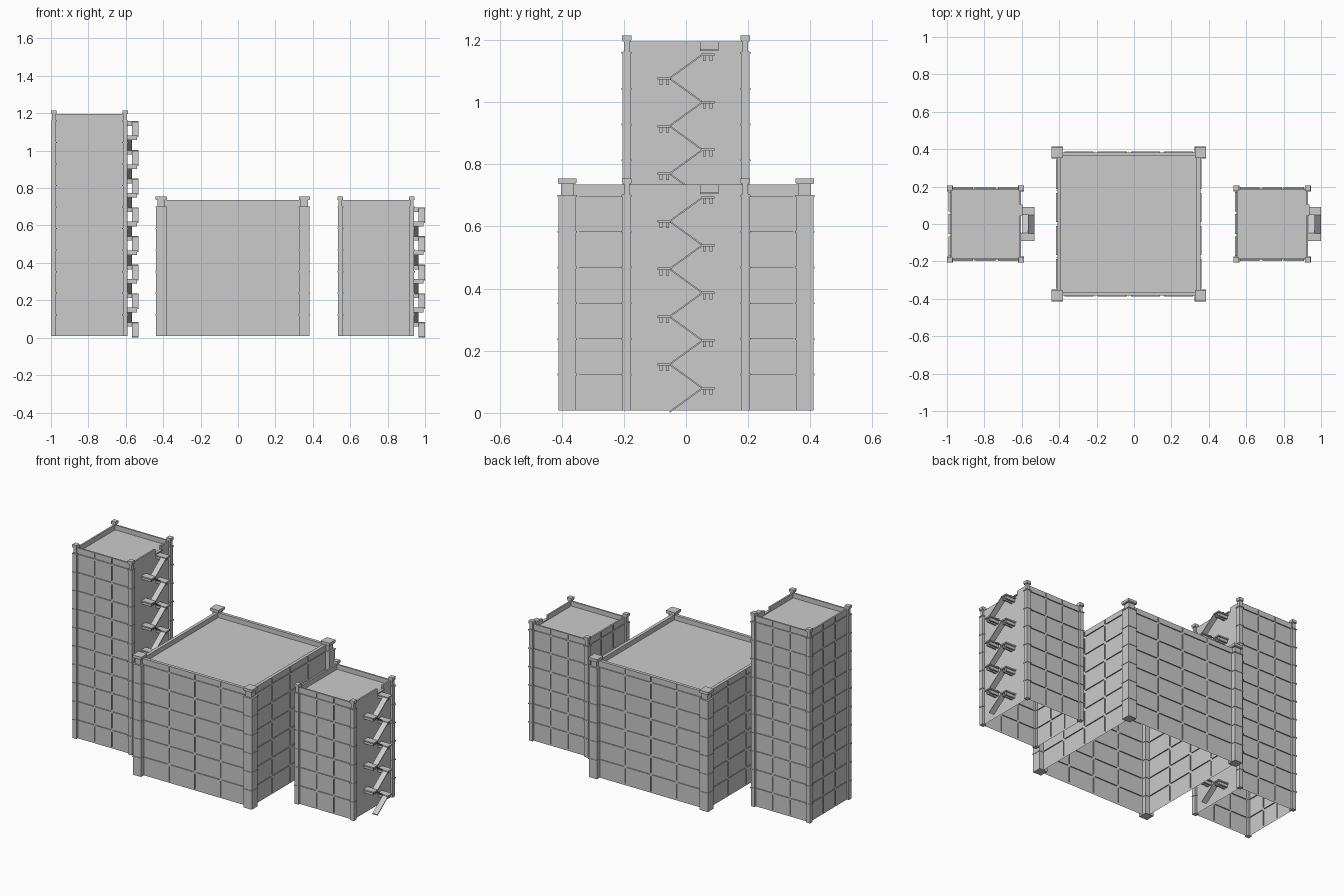
import bpy, bmesh, math
from mathutils import Matrix, Vector

cube = bpy.data.objects.get("Cube")
if cube:
    bpy.data.objects.remove(cube, do_unlink=True)

GREY = bpy.data.materials.new("concrete_grey")
GREY.use_nodes = True
GREY.diffuse_color = (0.6, 0.6, 0.6, 1)
GREY.node_tree.nodes["Principled BSDF"].inputs["Base Color"].default_value = (0.6, 0.6, 0.6, 1)

BASE = 0.008      # bottom of walls and posts
FLOOR = 0.115     # storey height
FLIGHT = 0.0767   # rise of one stair flight


def finish(bm, name, location):
    mesh = bpy.data.meshes.new(name)
    bm.to_mesh(mesh)
    bm.free()
    mesh.materials.append(GREY)
    obj = bpy.data.objects.new(name, mesh)
    obj.location = location
    bpy.context.collection.objects.link(obj)
    return obj


def box(bm, x, y, z, turn=None):
    """Box from three (low, high) ranges, optionally transformed."""
    size = [b - a for a, b in (x, y, z)]
    mid = [(a + b) / 2 for a, b in (x, y, z)]
    m = Matrix.Translation(mid) @ Matrix.Diagonal((*size, 1))
    bmesh.ops.create_cube(bm, size=1, matrix=turn @ m if turn else m)


def block(bm, x, y, half, z0, z1):
    box(bm, (x - half, x + half), (y - half, y + half), (z0, z1))


def levels(height):
    z = BASE + FLOOR
    while z < height - 0.02:
        yield z
        z += FLOOR


# Open-bottomed shell with a parapet around a sunken roof
def walls(name, loc, half, height, lip, notch):
    bm = bmesh.new()
    roof = height - 0.03
    loops = []
    for r, z in ((half, BASE), (half, height), (half - lip, height), (half - lip, roof)):
        loops.append([bm.verts.new((sx * r, sy * r, z))
                      for sx, sy in ((-1, -1), (1, -1), (1, 1), (-1, 1))])
    for low, high in zip(loops, loops[1:]):
        for i in range(4):
            j = (i + 1) % 4
            bm.faces.new((low[i], low[j], high[j], high[i]))
    bm.faces.new(loops[-1])
    if notch:
        # Doorway in the parapet at the head of the stairs
        y0, y1, sill = 0.045, 0.105, height - 0.024
        for co, no in (((0, y0, 0), (0, 1, 0)), ((0, y1, 0), (0, 1, 0)),
                       ((0, 0, sill), (0, 0, 1))):
            bmesh.ops.bisect_plane(bm, geom=bm.verts[:] + bm.edges[:] + bm.faces[:],
                                   plane_co=co, plane_no=no)
        gone = []
        for f in bm.faces:
            c = f.calc_center_median()
            if c.x > half - lip - 0.001 and y0 < c.y < y1 and c.z > sill:
                gone.append(f)
        bmesh.ops.delete(bm, geom=gone, context='FACES')
        box(bm, (half - lip, half + 0.008), (y0, y1), (sill - 0.006, sill))
        for y in (y0, y1):
            box(bm, (half - lip, half), (y - 0.001, y + 0.001), (sill, height))
    finish(bm, name + "_walls", loc)


# Corner posts with floor rings, a narrow neck and a wide cap
def posts(name, loc, half, height, r, neck_height, cap):
    bm = bmesh.new()
    top = height + 0.005
    for x in (-half, half):
        for y in (-half, half):
            block(bm, x, y, r, BASE, top - neck_height)
            block(bm, x, y, r * 0.72, top - neck_height, top)
            block(bm, x, y, cap * 0.92, top - 0.004, top)
            block(bm, x, y, cap, top, top + 0.015)
            for z in levels(height):
                block(bm, x, y, r + 0.003, z - 0.003, z + 0.003)
    finish(bm, name + "_corner_posts", loc)


# Thin raised seams that divide the walls into panels
def seams(name, loc, half, height, r, columns, quarters):
    bm = bmesh.new()
    depth, thin = 0.006, 0.0008
    span = 2 * (half - r)
    width = span / columns
    rows = list(levels(height))
    edges = [BASE] + rows + [height]
    for q in quarters:
        turn = Matrix.Rotation(math.radians(90 * q), 4, 'Z')
        side = (-half - depth, -half + depth)
        for c in range(columns):
            x = -span / 2 + c * width
            for z in rows:
                box(bm, (x + width * 0.06, x + width * 0.94), side, (z - thin, z + thin), turn)
            if c:
                for low, high in zip(edges, edges[1:]):
                    gap = (high - low) * 0.1
                    box(bm, (x - thin, x + thin), side, (low + gap, high - gap), turn)
    finish(bm, name + "_panel_seams", loc)


# Zigzag stairs on the left side: outer lane climbs back, inner lane returns
def fire_escape(name, loc, half, flights):
    bm = bmesh.new()
    inner, middle, outer = half + 0.004, half + 0.036, half + 0.071
    reach = 0.053
    for k in range(flights):
        z0, z1 = k * FLIGHT + 0.006, (k + 1) * FLIGHT + 0.006
        way = 1 if k % 2 == 0 else -1
        lane = (middle, outer) if way == 1 else (inner, middle)
        # Sloped slab
        bottom = 0.006
        lows = [Vector((x, y, z - d)) for d in (0, bottom)
                for x, y, z in ((lane[0], -way * reach, z0), (lane[1], -way * reach, z0),
                                (lane[1], way * reach, z1), (lane[0], way * reach, z1))]
        v = [bm.verts.new(p) for p in lows]
        bm.faces.new(v[:4])
        bm.faces.new(v[7:3:-1])
        for i in range(4):
            j = (i + 1) % 4
            bm.faces.new((v[i], v[i + 4], v[j + 4], v[j]))
        # Landing with two support beams
        ys = sorted((way * 0.048, way * 0.092))
        box(bm, (half, outer), ys, (z1 - 0.007, z1 + 0.001))
        for y in (way * 0.06, way * 0.08):
            box(bm, (half - 0.004, outer - 0.008), (y - 0.005, y + 0.005), (z1 - 0.024, z1 - 0.007))
    bmesh.ops.recalc_face_normals(bm, faces=bm.faces[:])
    finish(bm, name + "_fire_escape", loc)


# name, centre x, half width, height, post radius, neck, cap, lip, columns, flights
BUILDINGS = (
    ("tall_tower", -0.794, 0.191, 1.195, 0.013, 0.036, 0.015, 0.01, 3, 15),
    ("wide_block", -0.0275, 0.3825, 0.735, 0.028, 0.04, 0.03, 0.02, 4, 0),
    ("short_tower", 0.738, 0.191, 0.735, 0.013, 0.036, 0.015, 0.01, 3, 9),
)

for name, x, half, height, r, neck, cap, lip, columns, flights in BUILDINGS:
    loc = (x, 0, 0)
    walls(name, loc, half, height, lip, flights > 0)
    posts(name, loc, half, height, r, neck, cap)
    seams(name, loc, half, height, r, columns, (0, 2, 3) if flights else range(4))
    if flights:
        fire_escape(name, loc, half, flights)
